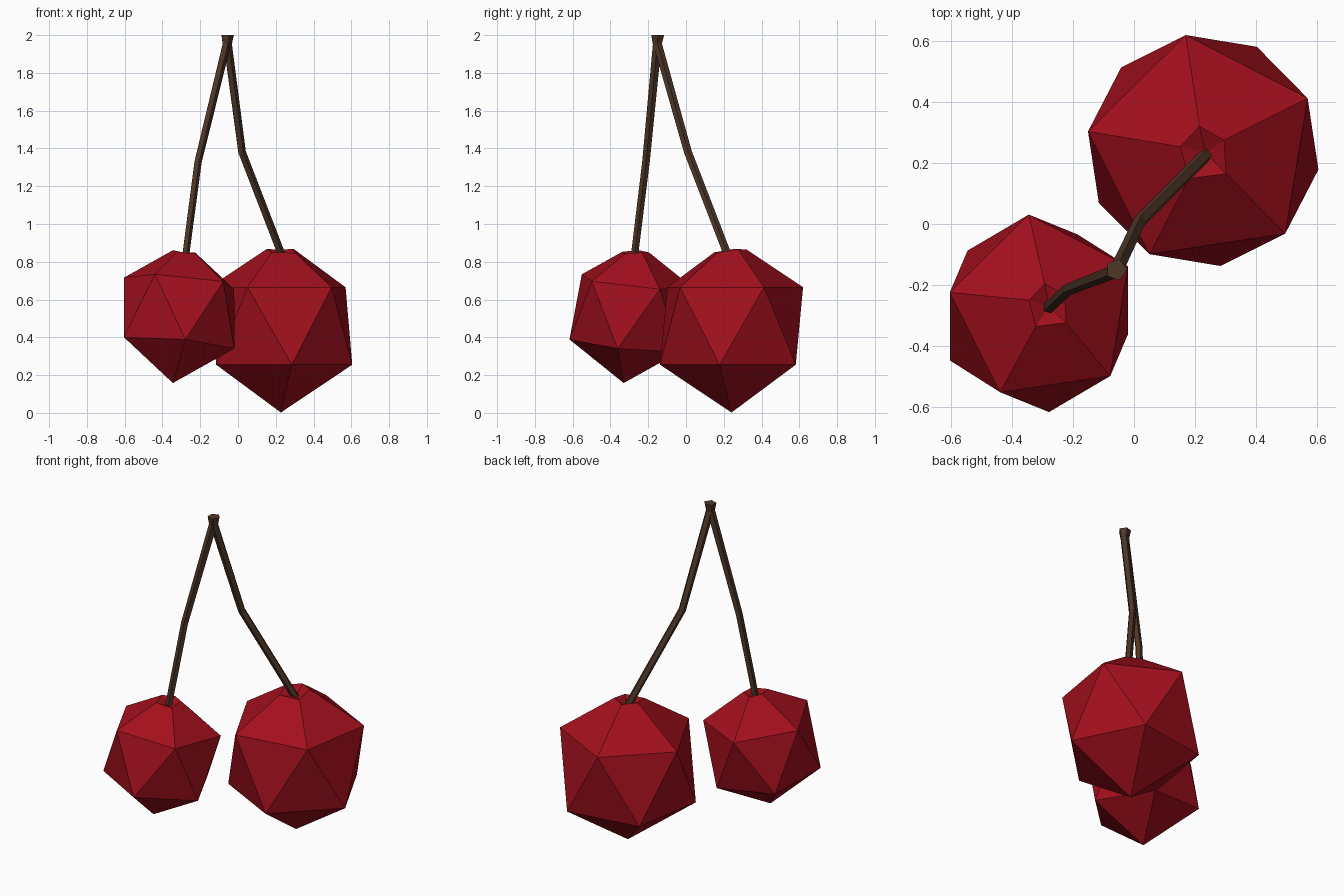
import bpy, bmesh, math
from mathutils import Vector, Matrix

if "Cube" in bpy.data.objects:
    bpy.data.objects.remove(bpy.data.objects["Cube"])


def material(name, rgb):
    m = bpy.data.materials.new(name)
    m.diffuse_color = (*rgb, 1)
    m.use_nodes = True
    m.node_tree.nodes["Principled BSDF"].inputs["Base Color"].default_value = m.diffuse_color
    return m


def finish(name, bm, mat):
    bmesh.ops.recalc_face_normals(bm, faces=bm.faces)
    me = bpy.data.meshes.new(name)
    bm.to_mesh(me)
    bm.free()
    me.materials.append(mat)
    ob = bpy.data.objects.new(name, me)
    bpy.context.collection.objects.link(ob)
    return ob


red = material("cherry_red", (0.36, 0.005, 0.012))
brown = material("stem_brown", (0.075, 0.038, 0.02))


def cherry(name, loc, size, tilt):
    # Icosahedron whose top point is cut to a rim and pushed in as a dimple
    bm = bmesh.new()

    def ring(radii, heights, phase):
        out = []
        for i in range(5):
            a = math.radians(phase - 72 * i)
            out.append(bm.verts.new((radii[i] * math.cos(a), radii[i] * math.sin(a), heights[i])))
        return out

    w, h, top = 0.383, 0.205, 0.458
    cut = [0.21, 0.20, 0.28, 0.27, 0.20]
    rim = ring([w * t for t in cut], [top - (top - h) * t for t in cut], 98.6)
    upper = ring([w] * 5, [h] * 5, 98.6)
    lower = ring([w] * 5, [-h] * 5, 62.6)
    dimple = bm.verts.new((0.008, -0.008, 0.365))
    bottom = bm.verts.new((0, 0, -top))
    for i in range(5):
        j = (i + 1) % 5
        bm.faces.new((dimple, rim[i], rim[j]))
        bm.faces.new((rim[i], upper[i], upper[j], rim[j]))
        bm.faces.new((upper[i], lower[i], upper[j]))
        bm.faces.new((upper[j], lower[i], lower[j]))
        bm.faces.new((lower[i], bottom, lower[j]))
    ob = finish(name, bm, red)
    ob.matrix_world = (Matrix.Translation(loc)
                       @ Matrix.Rotation(math.radians(tilt), 4, Vector((-0.74, 0.66, 0)))
                       @ Matrix.Scale(size, 4))


def stem(name, path, radii, sides=5):
    # Faceted tube along a short path
    bm = bmesh.new()
    pts = [Vector(p) for p in path]
    rings = []
    for k, p in enumerate(pts):
        d = (pts[min(k + 1, len(pts) - 1)] - pts[max(k - 1, 0)]).normalized()
        if k == 0:
            d = Vector((0, 0, -1))
        u = (Vector((0, 1, 0)) - d * d.y).normalized()
        v = d.cross(u)
        rings.append([bm.verts.new(p + radii[k] * (u * math.cos(a) + v * math.sin(a)))
                      for a in (math.tau * i / sides + 0.3 for i in range(sides))])
    for a, b in zip(rings, rings[1:]):
        for i in range(sides):
            j = (i + 1) % sides
            bm.faces.new((a[i], a[j], b[j], b[i]))
    bm.faces.new(rings[0])
    bm.faces.new(rings[-1])
    finish(name, bm, brown)


# Fruit
cherry("large_cherry", (0.227, 0.241, 0.46), 1.0, 0)
cherry("small_cherry", (-0.312, -0.293, 0.528), 0.815, 7.6)

# Stems meeting in a flared tip
stem("large_cherry_stem",
     [(-0.058, -0.15, 2.0), (-0.056, -0.15, 1.95), (0.02, 0.01, 1.38), (0.24, 0.23, 0.81)],
     [0.036, 0.024, 0.022, 0.022])
stem("small_cherry_stem",
     [(-0.058, -0.15, 2.0), (-0.062, -0.153, 1.95), (-0.213, -0.212, 1.33), (-0.283, -0.277, 0.80)],
     [0.036, 0.024, 0.021, 0.02])
